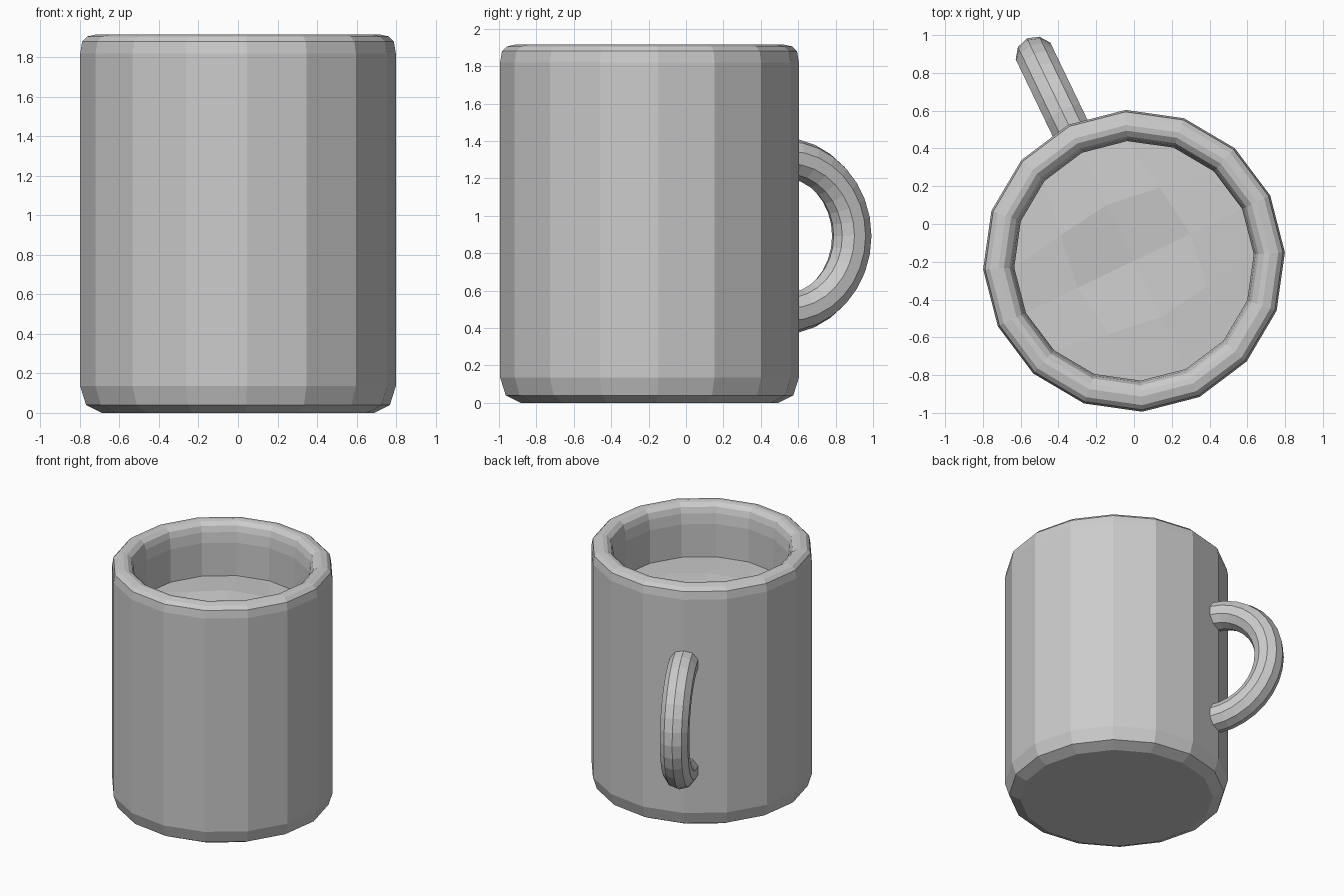
import bpy, bmesh, math
from mathutils import Vector

if "Cube" in bpy.data.objects:
    bpy.data.objects.remove(bpy.data.objects["Cube"])

CENTRE = Vector((0.0, -0.195, 0.0))
SIDES = 16
PHASE = math.radians(3.2)
HANDLE_ANGLE = PHASE + math.radians(112.5)

grey = bpy.data.materials.new("grey_ceramic")
grey.diffuse_color = (0.6, 0.6, 0.6, 1)
grey.use_nodes = True
grey.node_tree.nodes["Principled BSDF"].inputs["Base Color"].default_value = grey.diffuse_color


def finish(bm, name):
    bmesh.ops.recalc_face_normals(bm, faces=bm.faces)
    mesh = bpy.data.meshes.new(name)
    bm.to_mesh(mesh)
    bm.free()
    mesh.materials.append(grey)
    obj = bpy.data.objects.new(name, mesh)
    bpy.context.collection.objects.link(obj)
    return obj


def polar(r, a, z):
    return CENTRE + Vector((r * math.cos(a), r * math.sin(a), z))


def bridge(bm, a, b):
    n = len(a)
    for i in range(n):
        j = (i + 1) % n
        bm.faces.new((a[i], a[j], b[j], b[i]))


# Mug body: rounded outside, rolled rim, inner wall and floor
profile = [(0.69, 0.0), (0.77, 0.04), (0.80, 0.135), (0.80, 1.82),
           (0.79, 1.88), (0.765, 1.905), (0.72, 1.915), (0.69, 1.91),
           (0.66, 1.885), (0.645, 1.84), (0.635, 1.76), (0.635, 0.13)]
bm = bmesh.new()
rings = [[bm.verts.new(polar(r, PHASE + math.tau * i / SIDES, z))
          for i in range(SIDES)] for r, z in profile]
for a, b in zip(rings, rings[1:]):
    bridge(bm, a, b)
bm.faces.new(rings[0])
bm.faces.new(rings[-1])
finish(bm, "mug_body")

# Handle: half ring standing on the wall
STEPS, TUBE, R, r = 16, 10, 0.42, 0.107
out = Vector((math.cos(HANDLE_ANGLE), math.sin(HANDLE_ANGLE), 0))
side = Vector((-out.y, out.x, 0))
up = Vector((0, 0, 1))
hub = CENTRE + out * 0.78 + up * 0.892
bm = bmesh.new()
rings = []
for s in range(STEPS + 1):
    t = math.pi * (s / STEPS - 0.5)
    radial = out * math.cos(t) + up * math.sin(t)
    rings.append([bm.verts.new(hub + radial * (R + r * math.cos(p)) + side * r * math.sin(p))
                  for p in (math.tau * k / TUBE for k in range(TUBE))])
for a, b in zip(rings, rings[1:]):
    bridge(bm, a, b)
bm.faces.new(rings[0])
bm.faces.new(rings[-1])
finish(bm, "handle")

# Drink surface: 4 x 4 grid fitted to the round wall, gently rippled
ripple = {(0, 0): -0.02, (0, 1): 0.025, (1, 0): 0.015, (1, 1): 0.01,
          (-1, 1): 0.01, (-1, 0): -0.01, (0, -1): 0.01, (1, -1): 0.01}
bm = bmesh.new()
grid = {}
for i in range(-2, 3):
    for j in range(-2, 3):
        if max(abs(i), abs(j)) == 2:
            # edge points fall on the wall corners
            if abs(i) == 2:
                a = j * math.pi / 8 * (1 if i > 0 else -1) + (0 if i > 0 else math.pi)
            else:
                a = (math.pi / 2 - i * math.pi / 8 if j > 0
                     else -math.pi / 2 + i * math.pi / 8)
            u, v = 0.635 * math.cos(a), 0.635 * math.sin(a)
        else:
            k = 0.29 if i and j else 0.33
            u, v = i * k, j * k
        pos = CENTRE + out * v - side * u + up * (1.5 + ripple.get((i, j), 0))
        grid[i, j] = bm.verts.new(pos)
for i in range(-2, 2):
    for j in range(-2, 2):
        bm.faces.new((grid[i, j], grid[i + 1, j], grid[i + 1, j + 1], grid[i, j + 1]))
drink = finish(bm, "drink_surface")
if drink.data.polygons[0].normal.z < 0:
    drink.data.flip_normals()
